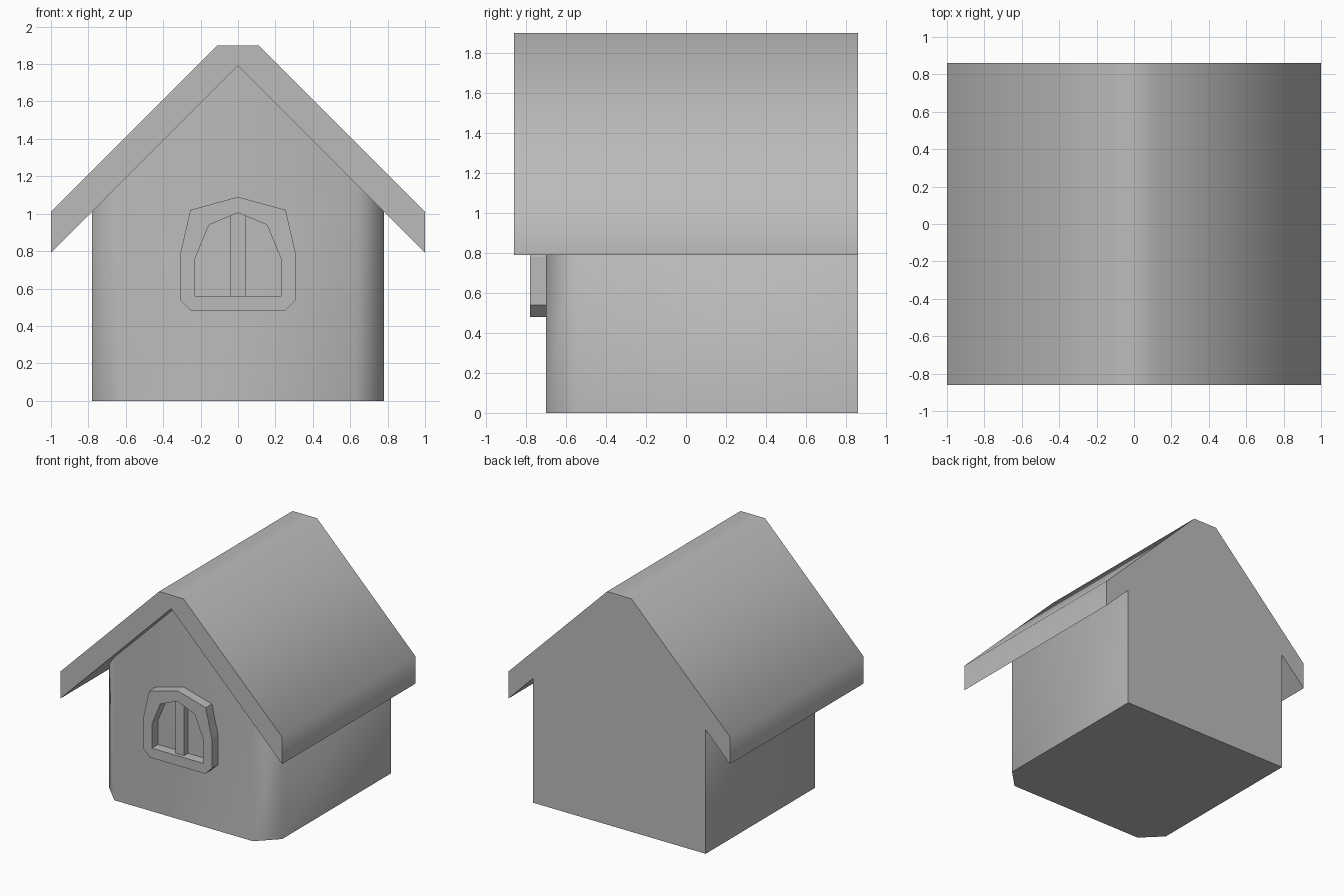
import bpy
import bmesh
from mathutils import Vector

cube = bpy.data.objects.get("Cube")
if cube:
    bpy.data.objects.remove(cube, do_unlink=True)

grey = bpy.data.materials.new("plain_grey")
grey.use_nodes = True
colour = (0.5, 0.5, 0.5, 1)
grey.diffuse_color = colour
grey.node_tree.nodes["Principled BSDF"].inputs["Base Color"].default_value = colour


def mirrored(half):
    """Close an x-symmetric outline from its right half, listed bottom to top."""
    return half + [(-x, z) for x, z in reversed(half) if x > 0]


def finish(name, bm, smooth):
    bmesh.ops.recalc_face_normals(bm, faces=bm.faces)
    mesh = bpy.data.meshes.new(name)
    bm.to_mesh(mesh)
    bm.free()
    mesh.materials.append(grey)
    obj = bpy.data.objects.new(name, mesh)
    bpy.context.collection.objects.link(obj)
    if smooth:
        bpy.ops.object.select_all(action='DESELECT')
        obj.select_set(True)
        bpy.context.view_layer.objects.active = obj
        bpy.ops.object.shade_smooth_by_angle(angle=0.9)
    return obj


def prism(outline, front, back):
    """Extrude an xz outline along y."""
    bm = bmesh.new()
    face = bm.faces.new([bm.verts.new((x, front, z)) for x, z in outline])
    ext = bmesh.ops.extrude_face_region(bm, geom=[face])
    moved = [v for v in ext["geom"] if isinstance(v, bmesh.types.BMVert)]
    bmesh.ops.translate(bm, verts=moved, vec=Vector((0, back - front, 0)))
    return bm


FRONT, BACK = -0.70, 0.86
HALF, PEAK, CHAMFER = 0.78, 1.79, 0.155

# Gabled body with its two front corners cut at 45 degrees
body = prism(mirrored([(HALF, 0), (HALF, PEAK - HALF), (0, PEAK)]), FRONT, BACK)
for side in (-1, 1):
    bmesh.ops.bisect_plane(
        body, geom=body.verts[:] + body.edges[:] + body.faces[:],
        plane_co=(side * HALF, FRONT + CHAMFER, 0), plane_no=(side, -1, 0),
        clear_outer=True)
    rim = [e for e in body.edges if e.is_boundary]
    bmesh.ops.holes_fill(body, edges=rim)
finish("house_body", body, True)

# Thick roof with a flat ridge and vertical eaves
roof = mirrored([(1, 0.79), (1, 1.01), (0.11, 1.9)]) + [(0, PEAK)]
finish("roof", prism(roof, -0.86, BACK), True)

# Window surround: a ring between the outer and inner outlines
outer = mirrored([(0.25, 0.48), (0.31, 0.54), (0.31, 0.78), (0.255, 1.02), (0, 1.09)])
inner = mirrored([(0.23, 0.56), (0.23, 0.76), (0.155, 0.94), (0, 1.005)])
bm = bmesh.new()
edges = []
for loop in (outer, inner):
    verts = [bm.verts.new((x, -0.78, z)) for x, z in loop]
    edges += [bm.edges.new((a, b)) for a, b in zip(verts, verts[1:] + verts[:1])]
bmesh.ops.triangle_fill(bm, edges=edges, use_beauty=True)
bmesh.ops.dissolve_limit(bm, angle_limit=0.01, verts=bm.verts, edges=bm.edges)
ext = bmesh.ops.extrude_face_region(bm, geom=bm.faces[:])
moved = [v for v in ext["geom"] if isinstance(v, bmesh.types.BMVert)]
bmesh.ops.translate(bm, verts=moved, vec=Vector((0, 0.08, 0)))
finish("window_frame", bm, False)

# Upright bar in the middle of the opening
bar = mirrored([(0.04, 0.56), (0.04, 0.988), (0, 1.005)])
finish("window_bar", prism(bar, -0.75, FRONT), False)
